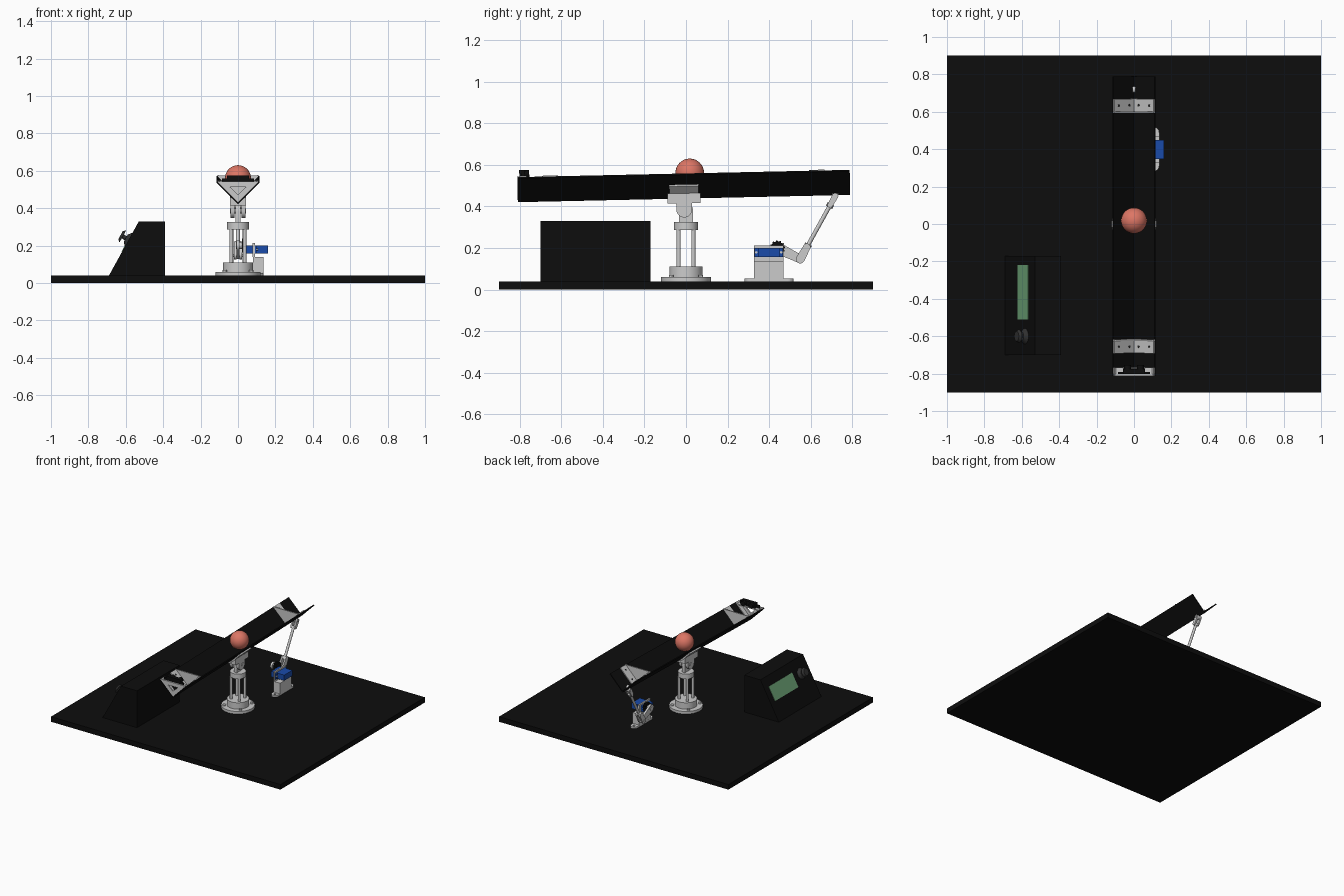
import bpy, bmesh
from math import sin, cos, pi, atan2, radians
from mathutils import Vector, Matrix

if "Cube" in bpy.data.objects:
    bpy.data.objects.remove(bpy.data.objects["Cube"])

def mat(name, c):
    m = bpy.data.materials.new(name)
    m.diffuse_color = (*c, 1)
    m.use_nodes = True
    m.node_tree.nodes["Principled BSDF"].inputs["Base Color"].default_value = m.diffuse_color
    return m

BLACK = mat("black", (0.004, 0.004, 0.004))
DARK = mat("dark_grey", (0.03, 0.03, 0.03))
GREEN = mat("screen_green", (0.15, 0.36, 0.18))
BLUE = mat("servo_blue", (0.01, 0.07, 0.4))
SALMON = mat("ball_salmon", (0.72, 0.18, 0.13))
TILT = Matrix.Rotation(radians(1.25), 4, 'X')   # the beam leans up at the back

def finish(name, bm, material=None, m=None, smooth=False):
    if m:
        bmesh.ops.transform(bm, matrix=m, verts=bm.verts)
    bmesh.ops.recalc_face_normals(bm, faces=bm.faces)
    me = bpy.data.meshes.new(name)
    bm.to_mesh(me)
    bm.free()
    ob = bpy.data.objects.new(name, me)
    bpy.context.collection.objects.link(ob)
    if material:
        me.materials.append(material)
    if smooth:
        bpy.context.view_layer.objects.active = ob
        ob.select_set(True)
        bpy.ops.object.shade_smooth_by_angle(angle=radians(35))
        ob.select_set(False)
    return ob

def prism(name, loops, axis, a, b, material=None, m=None, smooth=False):
    """Extrude an outline (plus optional hole outlines) along an axis from a to b."""
    put = {'x': lambda p, t: (t, p[0], p[1]), 'y': lambda p, t: (p[0], t, p[1]),
           'z': lambda p, t: (p[0], p[1], t)}[axis]
    bm = bmesh.new()
    for pts in loops:
        vs = [bm.verts.new(put(p, a)) for p in pts]
        for i, v in enumerate(vs):
            bm.edges.new((vs[i - 1], v))
    nrm = Vector(put((0, 0), 1))
    bmesh.ops.triangle_fill(bm, use_beauty=True, edges=bm.edges[:], normal=nrm)
    ext = bmesh.ops.extrude_face_region(bm, geom=bm.faces[:], use_keep_orig=True)
    vs = [g for g in ext["geom"] if isinstance(g, bmesh.types.BMVert)]
    bmesh.ops.translate(bm, verts=vs, vec=nrm * (b - a))
    return finish(name, bm, material, m, smooth)

def box(name, x0, x1, y0, y1, z0, z1, material=None, m=None):
    return prism(name, [[(x0, y0), (x1, y0), (x1, y1), (x0, y1)]], 'z', z0, z1, material, m)

def cyl(name, p0, p1, r, material=None, m=None, r2=None, seg=32):
    p0, p1 = Vector(p0), Vector(p1)
    d = p1 - p0
    bm = bmesh.new()
    place = Matrix.Translation((p0 + p1) / 2) @ d.to_track_quat('Z', 'Y').to_matrix().to_4x4()
    bmesh.ops.create_cone(bm, cap_ends=True, segments=seg, radius1=r,
                          radius2=r if r2 is None else r2, depth=d.length, matrix=place)
    return finish(name, bm, material, m, True)

def circle(c, r, n=24):
    return [(c[0] + r * cos(2 * pi * i / n), c[1] + r * sin(2 * pi * i / n)) for i in range(n)]

def slot(p0, p1, r0, r1, n=12):
    """Outline of a link with two round ends."""
    a = atan2(p1[1] - p0[1], p1[0] - p0[0])
    arc = lambda p, r, s: [(p[0] + r * cos(s + pi * i / n), p[1] + r * sin(s + pi * i / n)) for i in range(n + 1)]
    return arc(p0, r0, a + pi / 2) + arc(p1, r1, a - pi / 2)

# Base board
box("base_board", -1, 1, -0.9, 0.9, 0, 0.04, BLACK)

# Control box with sloped panel, screen and joystick
prism("control_box", [[(-.69, .04), (-.39, .04), (-.39, .33), (-.53, .33)]], 'y', -.70, -.17, BLACK)
up = Vector((.16, 0, .29)).normalized()
out = Vector((-up.z, 0, up.x))
def on_panel(t):
    return Vector((-.69 + .16 * t, 0, .04 + .29 * t))
c = on_panel(.61)
lo, hi = c - up * .057, c + up * .057
prism("screen", [[(p.x, p.z) for p in (lo - out * .01, hi - out * .01, hi + out * .003, lo + out * .003)]],
      'y', -.51, -.22, GREEN)
j = on_panel(.66) + Vector((0, -.60, 0))
cyl("joystick_skirt", j - out * .005, j + out * .018, .048, DARK, r2=.022)
cyl("joystick_stem", j, j + out * .045, .012, DARK)
cyl("joystick_cap", j + out * .036, j + out * .05, .036, DARK, r2=.026)

# Support post: flange, bolts, hub, rods, head and tongue
cyl("post_flange", (0, 0, .04), (0, 0, .06), .12, seg=48)
cyl("post_hub", (0, 0, .06), (0, 0, .11), .08, seg=48)
cyl("post_head", (0, 0, .287), (0, 0, .325), .058, seg=48)
for i in range(4):
    a = pi / 4 + i * pi / 2
    x, y = cos(a), sin(a)
    cyl("flange_bolt", (x * .1, y * .1, .06), (x * .1, y * .1, .07), .011, seg=16)
    cyl("post_rod", (x * .05, y * .05, .11), (x * .05, y * .05, .287), .010, seg=20)
prism("post_tongue", [slot((0, .32), (0, .385), .033, .033)], 'x', -.013, .013, smooth=True)
cyl("pivot_pin", (-.044, 0, .385), (.044, 0, .385), .014)

# Tilting V-shaped beam
def vee(z, half, t):
    k = t * .7071
    return [(0, z), (half, z + half), (half - k, z + half + k), (0, z + 2 * k),
            (k - half, z + half + k), (-half, z + half)]
prism("beam_channel", [vee(.438, .115, .008)], 'y', -.8, .8, BLACK, TILT)

# Saddle under the beam with two pivot ears
prism("saddle_vee", [vee(.423, .075, .0105)], 'y', -.07, .07, None, TILT)
prism("saddle_block", [[(-.042, .415), (.042, .415), (.042, .463), (0, .425), (-.042, .463)]],
      'y', -.08, .08, None, TILT)
for s in (-1, 1):
    prism("saddle_ear", [slot((0, .42), (0, .385), .038, .038), ], 'x', s * .018, s * .04, None, TILT, True)

# End stops: folded plate closing the V plus a flange on each wall
INNER = .438 + .0113
for s in (-1, 1):
    prism("stop_plate", [[(0, INNER), (.112, INNER + .112), (-.112, INNER + .112)]],
          'y', s * .605, s * .613, None, TILT)
    prism("stop_flange", [vee(INNER, .109, .006)], 'y', s * .605, s * .68, None, TILT)
    for x in (-.085, -.028, .028, .085):
        n = Vector((-.707 if x > 0 else .707, 0, .707))
        p = Vector((x, s * .645, INNER + abs(x))) + n * .004
        cyl("stop_screw", p, p + n * .0035, .007, DARK, TILT, seg=12)

# Distance sensor on its bracket at the front end
tri = lambda w, z0, h: [(0, z0), (w, z0 + h), (-w, z0 + h)]
prism("sensor_bracket", [tri(.11, INNER, .11), tri(.042, .49, .04)], 'y', -.8, -.79, None, TILT)
prism("sensor_flange", [vee(INNER, .109, .006)], 'y', -.8, -.755, None, TILT)
box("sensor_shelf", -.1, .1, -.795, -.755, .545, .553, None, TILT)
box("sensor_body", -.06, .06, -.79, -.762, .552, .592, BLACK, TILT)
for s in (-1, 1):
    box("sensor_tab", s * .06, s * .085, -.79, -.78, .553, .575, BLACK, TILT)
    cyl("sensor_lens", (s * .034, -.765, .572), (s * .034, -.742, .572), .019, BLACK, TILT, seg=24)

# Ball
bm = bmesh.new()
bmesh.ops.create_uvsphere(bm, u_segments=48, v_segments=24, radius=.069,
                          matrix=Matrix.Translation((0, .018, .561)))
finish("ball", bm, SALMON, None, True)

# Servo stand
prism("servo_foot", [slot((.107, .31), (.107, .49), .028, .028),
                     circle((.107, .306), .009, 12), circle((.107, .494), .009, 12)], 'z', .04, .054)
box("servo_stand", .08, .137, .328, .468, .054, .138)
prism("servo_plate", [[(.328, .138), (.468, .138), (.468, .213), (.328, .213)],
                      [(.346, .158), (.45, .158), (.45, .2), (.346, .2)]], 'x', .078, .09)

# Servo motor
box("servo_body", .045, .16, .347, .449, .157, .201, BLUE)
box("servo_ears", .09, .1, .33, .466, .157, .201, BLUE)
for y in (.338, .458):
    cyl("servo_screw", (.1, y, .179), (.106, y, .179), .006, None, None, seg=12)

# Geared horn, crank arm and push rod
gear = [(.44 + r * cos(2 * pi * (i + .25) / 48), .2 + r * sin(2 * pi * (i + .25) / 48))
        for i, r in enumerate([.037, .037, .031, .031] * 12)]
prism("servo_horn", [gear], 'x', .022, .045, BLACK)
A, B = Vector((.55, .147)), Vector((.718, .45))
d = (B - A).normalized()
prism("crank_arm", [slot((.44, .2), A, .028, .02)], 'x', -.008, .008, None, None, True)
cyl("crank_hub", (-.012, .44, .2), (.024, .44, .2), .018)
def fork(name, p, q, r):
    for s in (-1, 1):
        prism(name + "_cheek", [slot(p, q, r, r * .85)], 'x', s * .009, s * .021, None, None, True)
    cyl(name + "_pin", (-.025, *p), (.025, *p), .008, seg=16)
    e = q + (q - p).normalized() * r * .8
    m = q - (q - p) * .15
    cyl(name + "_neck", (0, *m), (0, *e), .0175, seg=24)
fork("lower_fork", A, A + d * .065, .021)
fork("upper_fork", B, B - d * .05, .015)
cyl("push_rod", (0, *(A + d * .06)), (0, *(B - d * .045)), .010, seg=20)
prism("beam_lug", [slot(B, B + Vector((0, .02)), .014, .016)], 'x', -.009, .009)
